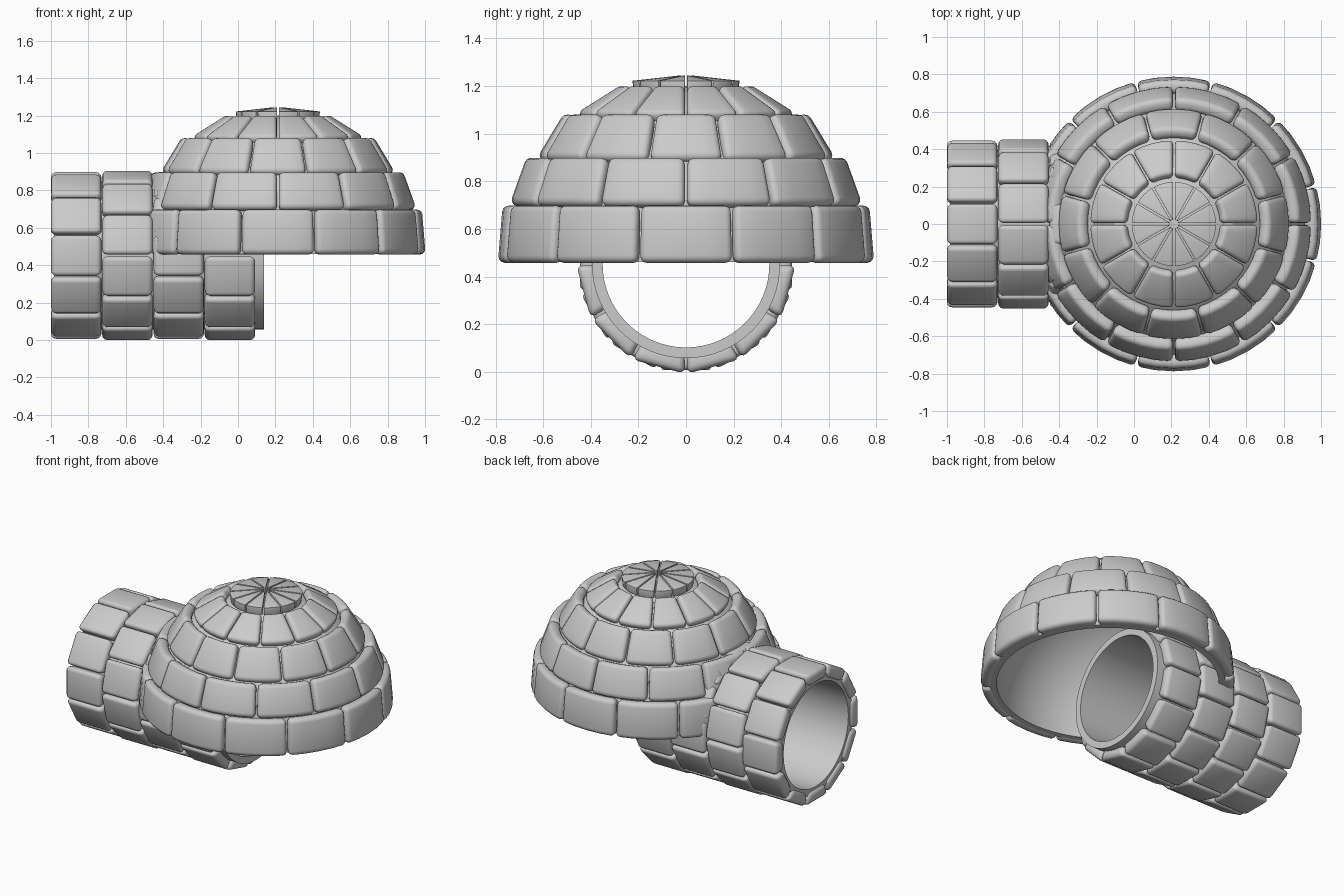
import bpy, bmesh
from math import pi, sin, cos, hypot, radians
from mathutils import Matrix, Vector

if "Cube" in bpy.data.objects:
    bpy.data.objects.remove(bpy.data.objects["Cube"])

DOME = Matrix.Translation((0.213, 0, 0))
# local z becomes world x for the tunnel
TUNNEL = Matrix(((0, 0, 1, 0), (1, 0, 0, 0), (0, 1, 0, 0.452), (0, 0, 0, 1)))
COUNT = 12


def finish(bm, name, matrix):
    bmesh.ops.transform(bm, matrix=matrix, verts=bm.verts)
    bmesh.ops.recalc_face_normals(bm, faces=bm.faces)
    me = bpy.data.meshes.new(name)
    bm.to_mesh(me)
    bm.free()
    for p in me.polygons:
        p.use_smooth = True
    me.set_sharp_from_angle(angle=radians(40))
    ob = bpy.data.objects.new(name, me)
    bpy.context.collection.objects.link(ob)
    return ob


def brick_row(name, low, high, depth, offset, matrix, bevel=0.028, segs=4):
    """Ring of rounded bricks; low/high are (radius, height) of the outer face."""
    (r0, h0), (r1, h1) = low, high
    length = hypot(h1 - h0, r0 - r1)
    nr, nh = (h1 - h0) / length * depth, (r0 - r1) / length * depth
    profile = [(r0, h0), (r1, h1), (max(r1 - nr, 0.02), h1 - nh), (r0 - nr, h0 - nh)]
    bm = bmesh.new()
    for k in range(COUNT):
        mid = (k + offset) * 2 * pi / COUNT
        loops = []
        for s in range(segs + 1):
            t = 2 * s / segs - 1
            loop = []
            for r, h in profile:
                a = mid + t * (pi / COUNT - 0.005 / r)
                loop.append(bm.verts.new((r * cos(a), r * sin(a), h)))
            loops.append(loop)
        bm.faces.new(loops[0])
        bm.faces.new(loops[-1][::-1])
        for a, b in zip(loops, loops[1:]):
            for i in range(4):
                j = (i + 1) % 4
                bm.faces.new((a[i], b[i], b[j], a[j]))
    bmesh.ops.recalc_face_normals(bm, faces=bm.faces)
    edges = [e for e in bm.edges if e.calc_face_angle(0) > 0.7]
    bmesh.ops.bevel(bm, geom=edges, offset=bevel, segments=3, profile=0.5,
                    affect='EDGES', clamp_overlap=True)
    return finish(bm, name, matrix)


def lathe(name, profile, matrix, steps=64, closed=True):
    """Spin a (radius, height) profile; points at radius 0 become poles."""
    bm = bmesh.new()
    vs = [bm.verts.new((r, 0, h)) for r, h in profile]
    pairs = list(zip(vs, vs[1:])) + ([(vs[-1], vs[0])] if closed else [])
    edges = [bm.edges.new(p) for p in pairs]
    bmesh.ops.spin(bm, geom=vs + edges, cent=(0, 0, 0), axis=(0, 0, 1),
                   angle=2 * pi, steps=steps, use_merge=True)
    bmesh.ops.remove_doubles(bm, verts=bm.verts, dist=1e-4)
    return finish(bm, name, matrix)


# Entrance tunnel: smooth liner and four staggered brick rows
lathe("tunnel_liner", [(0.395, -0.985), (0.395, 0.14), (0.35, 0.14), (0.35, -0.985)], TUNNEL)
for i in range(4):
    x = -1 + i * 0.274
    brick_row(f"tunnel_bricks_{i + 1}", (0.46, x), (0.46, x + 0.27), 0.085,
              0.5 * (i % 2), TUNNEL, segs=1)

# Dome: smooth half-ellipsoid inner shell
N = 14
outer = [(0.73 * cos(i / N * pi / 2), 0.46 + 0.74 * sin(i / N * pi / 2)) for i in range(N)] + [(0, 1.20)]
inner = [(0.69 * cos(i / N * pi / 2), 0.46 + 0.70 * sin(i / N * pi / 2)) for i in range(N)] + [(0, 1.16)]
shell = lathe("dome_liner", outer + inner[::-1] + [outer[0]], DOME, closed=False)

# Dome brick courses
row1 = brick_row("dome_bricks_1", (0.79, 0.46), (0.77, 0.70), 0.075, 0, DOME)
row2 = brick_row("dome_bricks_2", (0.742, 0.705), (0.67, 0.905), 0.075, 0.5, DOME)
row3 = brick_row("dome_bricks_3", (0.625, 0.90), (0.51, 1.09), 0.07, 0, DOME)
row4 = brick_row("dome_bricks_4", (0.455, 1.09), (0.27, 1.207), 0.06, 0.5, DOME, 0.022)
brick_row("dome_cap", (0.225, 1.222), (0.03, 1.244), 0.05, 0.5, DOME, 0.014)

# Doorway opening cut through the dome where the tunnel enters
cutter = lathe("doorway_cutter", [(0, -1.1), (0.37, -1.1), (0.37, 0.1), (0, 0.1)],
               TUNNEL, closed=False)
cutter.hide_render = True
cutter.hide_set(True)
for ob in (shell, row1, row2):
    m = ob.modifiers.new("doorway", 'BOOLEAN')
    m.operation = 'DIFFERENCE'
    m.solver = 'EXACT'
    m.object = cutter
